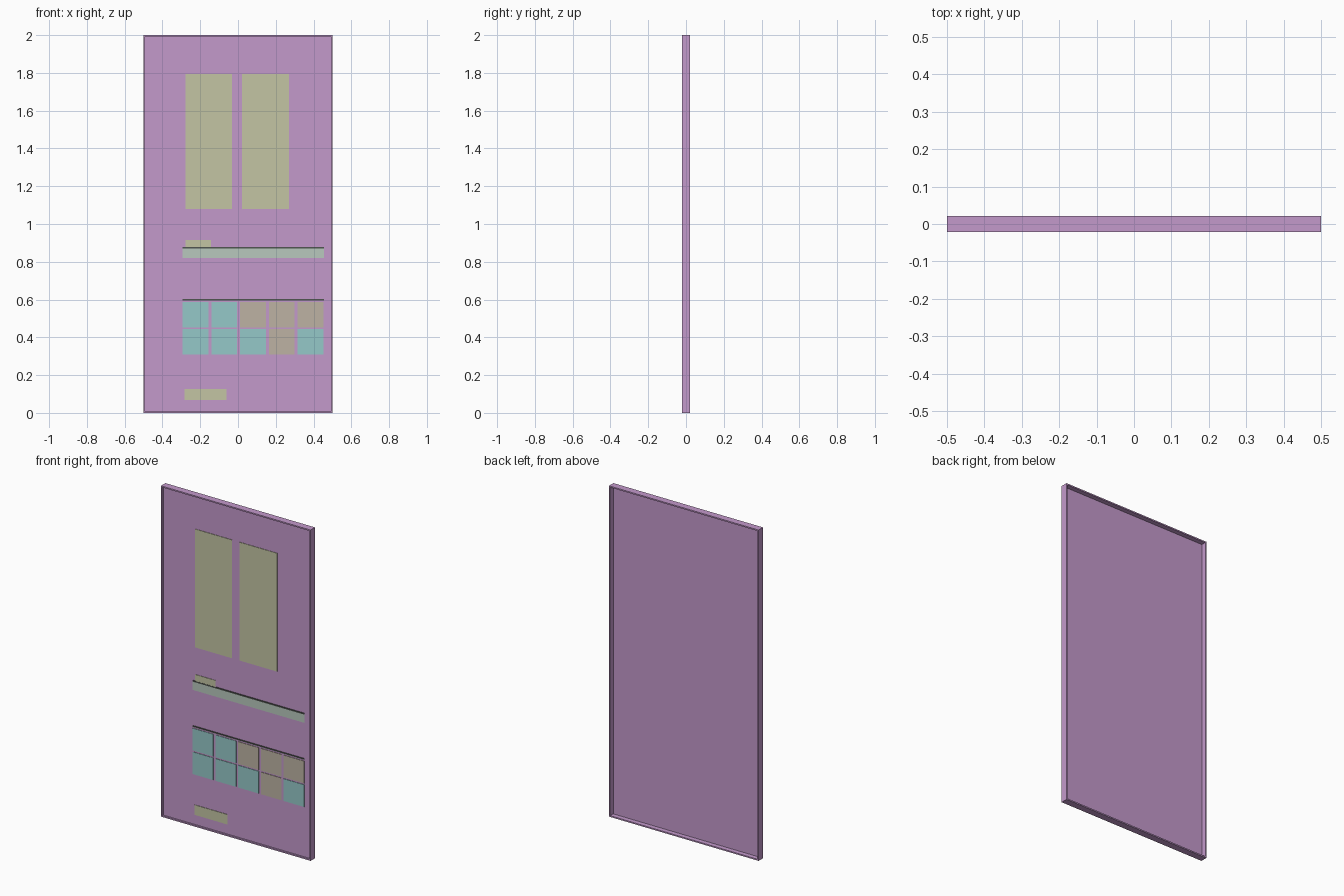
import bpy

cube = bpy.data.objects.get("Cube")
if cube:
    bpy.data.objects.remove(cube, do_unlink=True)


def material(name, rgb):
    m = bpy.data.materials.new(name)
    m.use_nodes = True
    m.diffuse_color = (*rgb, 1)
    m.node_tree.nodes["Principled BSDF"].inputs["Base Color"].default_value = (*rgb, 1)
    return m


purple = material("soft purple", (0.55, 0.32, 0.60))
olive = material("pale olive", (0.55, 0.56, 0.37))
teal = material("pale teal", (0.30, 0.58, 0.58))
taupe = material("warm taupe", (0.51, 0.45, 0.37))
mint = material("grey mint", (0.48, 0.58, 0.51))
dark = material("dark grey", (0.08, 0.09, 0.08))


def box(name, x0, x1, y0, y1, z0, z1, mat):
    bpy.ops.mesh.primitive_cube_add(
        size=1, location=((x0 + x1) / 2, (y0 + y1) / 2, (z0 + z1) / 2))
    ob = bpy.context.object
    ob.name = name
    ob.scale = (x1 - x0, y1 - y0, z1 - z0)
    bpy.ops.object.transform_apply(location=False, rotation=False, scale=True)
    ob.data.materials.append(mat)
    return ob


HALF, DEPTH, RIM, FACE = 0.5, 0.021, 0.008, -0.011


def plate(name, x0, x1, z0, z1, mat, thick=0.003):
    return box(name, x0, x1, FACE - thick, FACE, z0, z1, mat)


# Thin rim, open front and back, around a recessed panel
box("left_rim", HALF - RIM, HALF, -DEPTH, DEPTH, 0, 2, purple)
box("right_rim", -HALF, RIM - HALF, -DEPTH, DEPTH, 0, 2, purple)
box("top_rim", RIM - HALF, HALF - RIM, -DEPTH, DEPTH, 2 - RIM, 2, purple)
box("bottom_rim", RIM - HALF, HALF - RIM, -DEPTH, DEPTH, 0, RIM, purple)
box("panel", RIM - HALF, HALF - RIM, FACE, FACE + 0.003, RIM, 2 - RIM, purple)

# Tall windows and small labels
plate("right_window", -0.277, -0.031, 1.08, 1.795, olive)
plate("left_window", 0.021, 0.271, 1.08, 1.795, olive)
plate("upper_label", -0.277, -0.142, 0.875, 0.916, olive)
plate("lower_label", -0.282, -0.062, 0.067, 0.127, olive)

# Shelf strip and the dark lines above strip and buttons
plate("shelf_strip", -0.293, 0.454, 0.819, 0.869, mint)
plate("shelf_line", -0.293, 0.454, 0.869, 0.877, dark, 0.004)
plate("button_line", -0.293, 0.454, 0.596, 0.603, dark, 0.004)

# Two rows of square buttons
rows = {"lower": (0.31, (teal, teal, teal, taupe, teal)),
        "upper": (0.453, (teal, teal, taupe, taupe, taupe))}
for row, (z, mats) in rows.items():
    for i, mat in enumerate(mats):
        x = -0.293 + i * 0.152
        plate(f"{row}_button_{i + 1}", x, x + 0.137, z, z + 0.134, mat)
